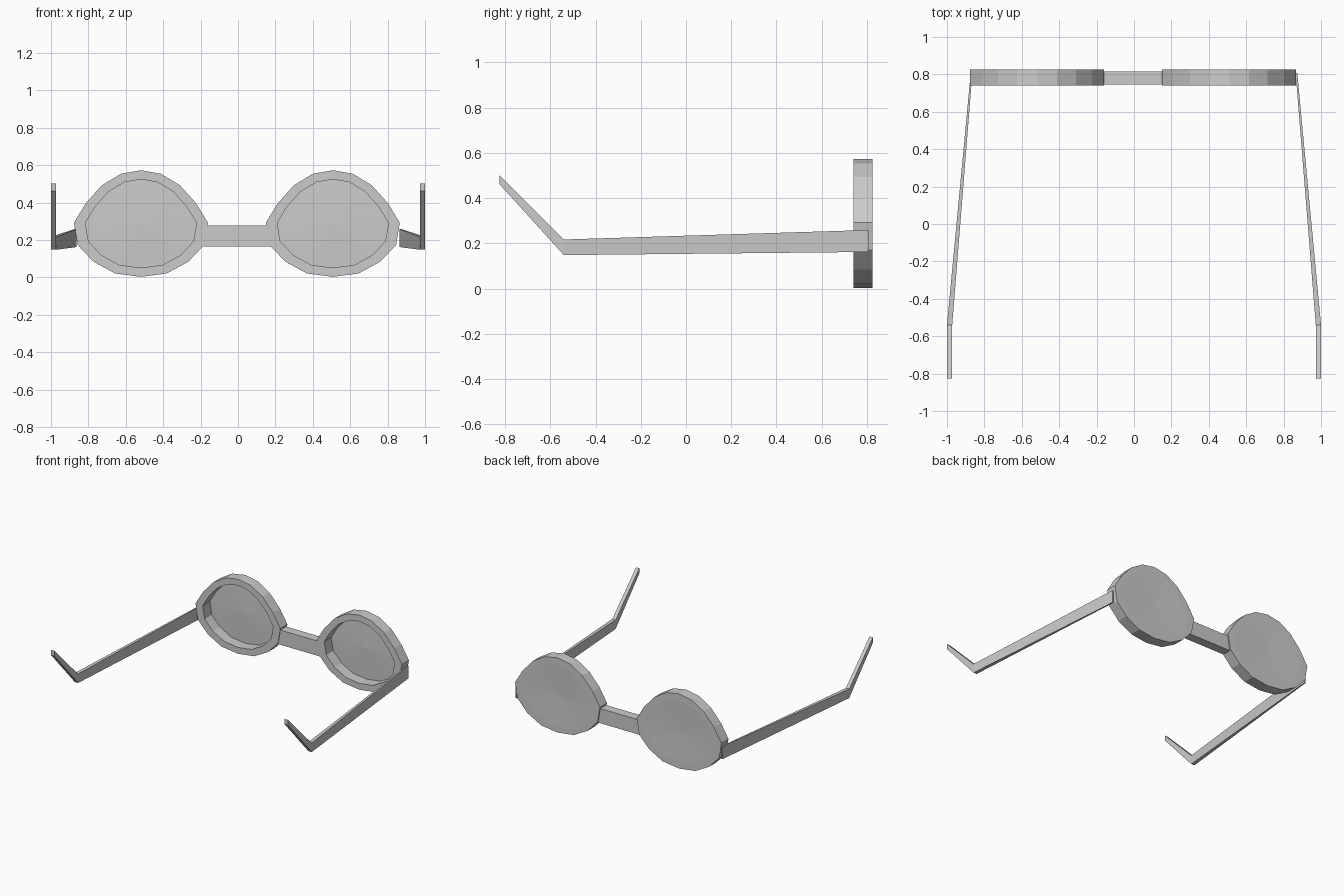
import bpy

if "Cube" in bpy.data.objects:
    bpy.data.objects.remove(bpy.data.objects["Cube"])

Y_FRONT, Y_BACK = 0.74, 0.825
LENS_Z = 0.288

# Right half of the rim outline (x, z from lens centre), top to bottom
HALF = [(0, 0.285), (0.107, 0.266), (0.208, 0.205), (0.295, 0.108), (0.358, 0.004),
        (0.338, -0.115), (0.254, -0.204), (0.138, -0.267), (0, -0.285)]
OUTLINE = HALF + [(-x, z) for x, z in HALF[-2:0:-1]]


def make(name, verts, faces):
    mesh = bpy.data.meshes.new(name)
    mesh.from_pydata(verts, [], faces)
    mesh.update()
    obj = bpy.data.objects.new(name, mesh)
    bpy.context.collection.objects.link(obj)
    return obj


def ring(cx, scale, y):
    return [(cx - 0.004 + x * scale, y, LENS_Z + z * scale) for x, z in OUTLINE]


def bridge_rings(a, b, n):
    return [(a + i, a + (i + 1) % n, b + (i + 1) % n, b + i) for i in range(n)]


def loft(name, sections):
    # Closed bar through a list of four-cornered sections
    verts = [v for s in sections for v in s]
    faces = [(3, 2, 1, 0)]
    for k in range(len(sections) - 1):
        faces += bridge_rings(4 * k, 4 * k + 4, 4)
    last = len(verts) - 4
    faces.append((last, last + 1, last + 2, last + 3))
    return make(name, verts, faces)


n = len(OUTLINE)
for side, cx in (("left", -0.515), ("right", 0.511)):
    # Rim: rectangular section swept round the outline
    rings = [ring(cx, 1, Y_BACK), ring(cx, 1, Y_FRONT),
             ring(cx, 0.83, Y_FRONT), ring(cx, 0.83, Y_BACK)]
    faces = []
    for k in range(4):
        faces += bridge_rings(k * n, ((k + 1) % 4) * n, n)
    make(side + "_rim", [v for r in rings for v in r], faces)

    # Lens: shallow fan flush with the far side of the rim
    verts = ring(cx, 0.83, Y_BACK) + [(cx - 0.004, Y_BACK - 0.008, LENS_Z)]
    make(side + "_lens", verts, [(i, n, (i + 1) % n) for i in range(n)])


# Temple arms: hinge, bend and raised ear tip (y, inner x, outer x, bottom z, top z)
ARM = [(0.808, 0.864, 0.873, 0.162, 0.259),
       (-0.54, 0.972, 1.0, 0.148, 0.217),
       (-0.825, 0.972, 1.0, 0.462, 0.502)]
for side, s in (("left", -1), ("right", 1)):
    sections = []
    for y, xi, xo, zb, zt in ARM:
        q = [(s * xi, y, zb), (s * xo, y, zb), (s * xo, y, zt), (s * xi, y, zt)]
        sections.append(q if s > 0 else q[::-1])
    loft(side + "_arm", sections)

# Nose bridge
loft("nose_bridge", [[(x, 0.745, 0.165), (x, 0.815, 0.165), (x, 0.815, 0.277), (x, 0.745, 0.277)]
                     for x in (-0.185, 0.178)])

# Consistent outward normals on the solid parts
import bmesh
for obj in bpy.context.collection.objects:
    if obj.name.endswith("_lens"):
        continue
    bm = bmesh.new()
    bm.from_mesh(obj.data)
    bmesh.ops.recalc_face_normals(bm, faces=bm.faces)
    bm.to_mesh(obj.data)
    bm.free()
